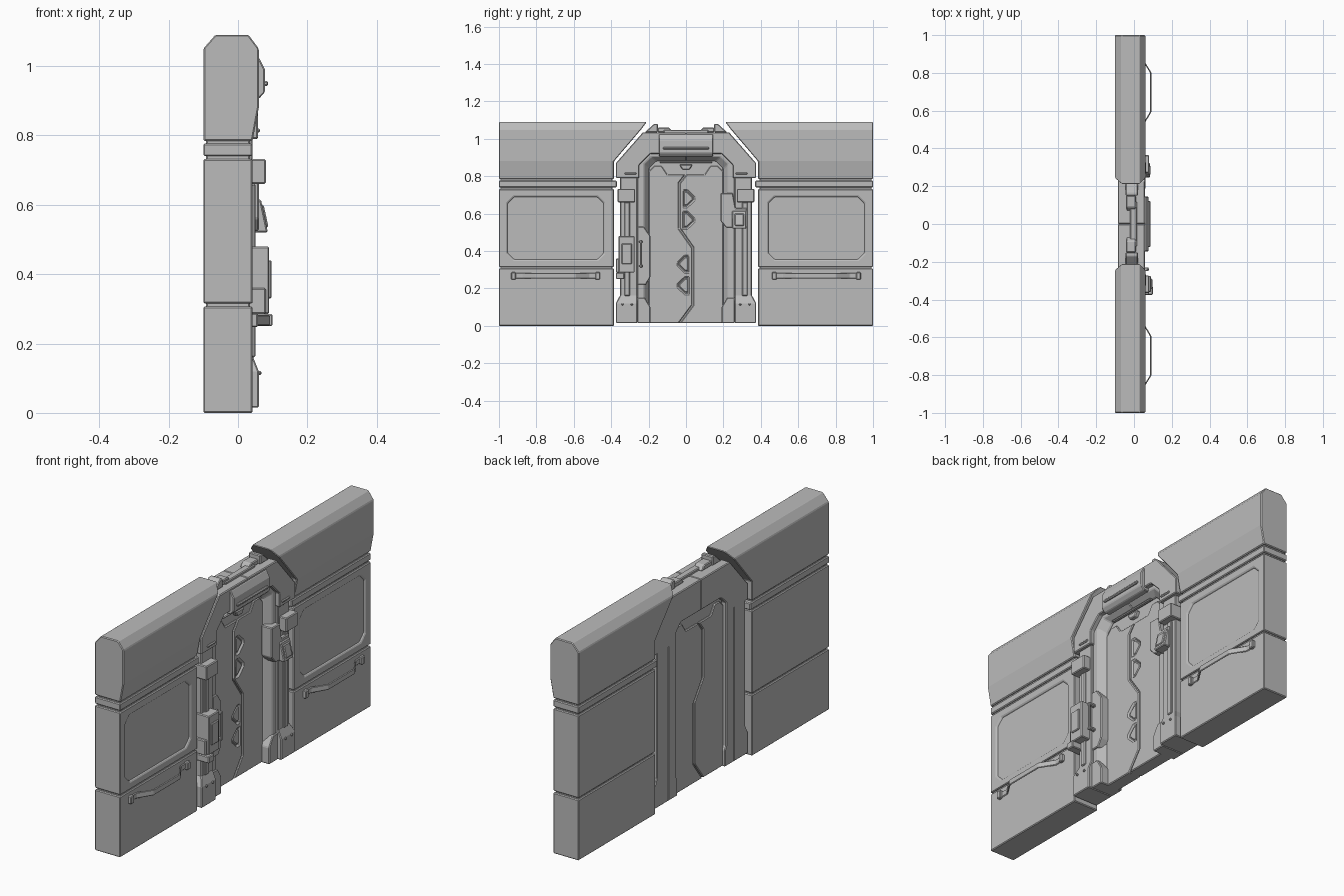
import bpy, bmesh

if "Cube" in bpy.data.objects:
    bpy.data.objects.remove(bpy.data.objects["Cube"])

GREY = (.5, .5, .5, 1)
grey = bpy.data.materials.new("wall_grey")
grey.use_nodes = True
grey.diffuse_color = GREY
grey.node_tree.nodes["Principled BSDF"].inputs["Base Color"].default_value = GREY

# Shared levels: depth along x, distance from the door along y, height along z
BACK, FRAME_BACK, DOOR_BACK = -.1, -.085, -.07
FACE, HOOD_FACE, CAP_FACE = .042, .058, .06
WALL_EDGE, WALL_END = .385, 1
PILLAR_IN, PILLAR_OUT, DOOR_EDGE = .26, .352, .2
FLOOR, HOOD_BASE, HOOD_TOP = .015, .79, 1.035
GROOVE, SOFT = .008, .004


def skin(name, loops, soft=True):
    """Join a stack of matching vertex loops, cap both ends and soften the edges."""
    bm = bmesh.new()
    rings = [[bm.verts.new(point) for point in loop] for loop in loops]
    for lower, upper in zip(rings, rings[1:]):
        for i, vert in enumerate(lower):
            bm.faces.new((lower[i - 1], vert, upper[i], upper[i - 1]))
    bm.faces.new(rings[0])
    bm.faces.new(rings[-1])
    bmesh.ops.recalc_face_normals(bm, faces=bm.faces)
    mesh = bpy.data.meshes.new(name)
    bm.to_mesh(mesh)
    bm.free()
    mesh.materials.append(grey)
    part = bpy.data.objects.new(name, mesh)
    bpy.context.collection.objects.link(part)
    if soft:
        bevel = part.modifiers.new("soft_edges", "BEVEL")
        bevel.width, bevel.segments = SOFT, 1
    return part


def loft(name, rows, side=1):
    """Rectangles given as (height, back, front, near, far), stacked upward."""
    return skin(name, [[(back, side * near, height), (front, side * near, height),
                        (front, side * far, height), (back, side * far, height)]
                       for height, back, front, near, far in rows])


def box(name, x, y, z, side=1):
    return loft(name, [(height, *x, *y) for height in z], side)


def bar(name, x, centre, length, height, side=1):
    """Small box placed by its centre on the wall plane."""
    y, z = centre
    return box(name, x, (y - length / 2, y + length / 2), (z - height / 2, z + height / 2), side)


def slab(name, outline, x, side=1, soft=True):
    """Outline of (y, z) points extruded along x."""
    return skin(name, [[(depth, side * y, z) for y, z in outline] for depth in x], soft)


def chamfered(centre, width, height, corner):
    """Rectangle outline with four cut corners."""
    outline = []
    for sy, sz in ((1, 1), (-1, 1), (-1, -1), (1, -1)):
        y, z = centre[0] + sy * width / 2, centre[1] + sz * height / 2
        pair = [(y, z - sz * corner), (y - sy * corner, z)]
        outline += pair if sy == sz else pair[::-1]
    return outline


def cut(part, cutter):
    """Subtract the cutter before softening, then discard it."""
    carve = part.modifiers.new("carve", "BOOLEAN")
    carve.operation, carve.object, carve.solver = "DIFFERENCE", cutter, "EXACT"
    bpy.context.view_layer.objects.active = part
    bpy.ops.object.modifier_move_to_index(modifier="carve", index=0)
    bpy.ops.object.modifier_apply(modifier="carve")
    bpy.data.objects.remove(cutter)


def build_wall(label, side):
    # Core and stacked panels, separated by grooves
    lower_top, middle_top, band_top = .307, .732, .776
    wall_y = (WALL_EDGE, WALL_END)
    box("wall_core_" + label, (BACK + GROOVE, FACE - GROOVE),
        (WALL_EDGE + GROOVE, WALL_END - GROOVE), (GROOVE, HOOD_BASE + GROOVE), side)
    box("lower_panel_" + label, (BACK, FACE), wall_y, (0, lower_top), side)
    middle = box("middle_panel_" + label, (BACK, FACE), wall_y, (lower_top + GROOVE, middle_top), side)
    box("band_" + label, (BACK, FACE), (WALL_EDGE - FLOOR, WALL_END), (middle_top + GROOVE, band_top), side)

    # Sunken display with an inner plate
    middle_of_wall, display = .697, (.697, .522)
    width, height, corner = .53, .35, .035
    sizes = [(FACE + GROOVE, 0), (FACE - 2 * GROOVE, 3 * GROOVE)]
    cut(middle, skin("recess_cutter", [
        [(x, side * y, z) for y, z in chamfered(display, width - inset, height - inset, corner)]
        for x, inset in sizes], soft=False))
    inset = 6 * GROOVE
    slab("display_plate_" + label, chamfered(display, width - inset, height - inset, corner),
         (0, FACE - GROOVE), side)

    # Overhanging cap, cut diagonally beside the door frame
    loft("wall_cap_" + label, [
        (band_top + GROOVE, BACK, FACE, WALL_EDGE, WALL_END),
        (.88, BACK, CAP_FACE, WALL_EDGE, WALL_END),
        (1.05, BACK, CAP_FACE, .24, WALL_END),
        (1.09, BACK + .035, CAP_FACE - .03, .21, WALL_END)], side)

    # Grab handle: bent strap with a pad at each end
    rail = .267
    half = [(.235, FACE), (.18, FACE), (.105, .088)]
    path = [(-y, x) for y, x in half] + [(y, x) for y, x in reversed(half)]
    strap = chamfered((0, rail), GROOVE, .03, 0)[::2]
    skin("grab_handle_" + label, [[(x + dx, side * (middle_of_wall + y), z) for dx, z in strap]
                                  for y, x in path])
    for end in (-1, 1):
        bar("handle_pad_" + label, (0, HOOD_FACE), (middle_of_wall + end * .225, rail), .025, .04, side)


def build_frame(label, side):
    # Pillar and flared feet
    box("pillar_" + label, (FRAME_BACK, FACE), (PILLAR_IN, PILLAR_OUT), (FLOOR, HOOD_BASE + GROOVE), side)
    foot = (PILLAR_IN, .375)
    loft("pillar_foot_" + label, [(FLOOR, FRAME_BACK, CAP_FACE, *foot), (.12, FRAME_BACK, CAP_FACE, *foot),
                                  (.165, FRAME_BACK, FACE, PILLAR_IN, PILLAR_OUT)], side)
    slab("inner_foot_" + label, [(.19, FLOOR), (PILLAR_IN, FLOOR), (PILLAR_IN, .15), (.22, .15), (.19, .1)],
         (FRAME_BACK, FACE), side)
    for y in (.29, .34):
        bar("foot_bolt_" + label, (FACE, CAP_FACE + GROOVE), (y, .115), .012, .012, side)

    # Arched hood and splayed inner jamb
    arch = .92
    slab("hood_" + label, [(.25, HOOD_BASE), (.375, HOOD_BASE), (.375, .87), (.23, HOOD_TOP),
                           (0, HOOD_TOP), (0, arch), (.19, arch), (.25, arch - .06)],
         (FRAME_BACK, HOOD_FACE), side)
    shape = []
    for x, splay in ((FRAME_BACK, 0), (0, 0), (FACE - GROOVE, .025)):
        edge, top, corner = DOOR_EDGE + splay, .88 + splay, .04
        outline = [(PILLAR_IN, FLOOR), (PILLAR_IN, top), (DOOR_EDGE, arch + GROOVE), (0, arch + GROOVE),
                   (0, top), (edge - corner, top), (edge, top - corner), (edge, FLOOR)]
        shape.append([(x, side * y, z) for y, z in outline])
    skin("jamb_" + label, shape)
    bar("hood_slot_" + label, (FACE, CAP_FACE + SOFT), (.297, .814), .063, .012, side)

    # Pillar clamp and rib
    box("pillar_clamp_" + label, (0, .08), (.272, .365), (.66, .732), side)
    box("pillar_rib_" + label, (0, FACE + GROOVE), (.3, .33), (.16, .66), side)

    # Roof fixtures
    near, peak = .15, 1.08
    slab("roof_fin_" + label, [(near, HOOD_TOP), (.22, HOOD_TOP), (.17, peak), (near, peak)], (-.045, .02), side)
    slab("roof_block_" + label, [(.07, HOOD_TOP), (near, HOOD_TOP), (near, peak - .02), (.09, peak - .02)],
         (-.04, .01), side)


def build_leaf(label, side, seam, heights):
    # Door leaf bounded by the stepped seam
    shoulder = [(.1, .81), (.13, .855), (.17, .855), (DOOR_EDGE, .825), (DOOR_EDGE, FLOOR)]
    leaf = slab("door_leaf_" + label, [(y + SOFT, z) for y, z in seam] + shoulder, (DOOR_BACK, 0), side)
    # Sunken pointed windows
    half = [(-.015, .045), (.007, .045), (.045, .008)]
    window = half + [(y, -z) for y, z in reversed(half)]
    for height in heights:
        cut(leaf, slab("window_cutter", [(y, z + height) for y, z in window], (-GROOVE, GROOVE), side, soft=False))
        slab("door_window_" + label, [(y * .8, z * .8 + height) for y, z in window],
             (-.012, -SOFT), side)


for label, side in (("left", 1), ("right", -1)):
    build_wall(label, side)
    build_frame(label, side)

# Door: two leaves sharing one seam over a thin core, and a latch
step = .035
seam = [(-step, FLOOR), (step, .11), (step, .42), (-step, .52), (-step, .765), (0, .81)]
build_leaf("left", 1, seam, (.68, .565))
build_leaf("right", -1, [(-y, z) for y, z in seam], (.33, .215))
box("door_core", (DOOR_BACK + GROOVE, -GROOVE), (-DOOR_EDGE, DOOR_EDGE), (FLOOR, .9))
slab("door_latch", [(-step, .862), (-.02, .835), (.02, .835), (step, .862)], (-.02, .012))

# Header housing, lamp, lower strip and roof bar
header = (-.145, .145)
loft("header_housing", [(.905, 0, CAP_FACE, *header), (.925, 0, .078, *header),
                        (.99, 0, .078, *header), (1.025, 0, CAP_FACE, *header)])
bar("header_lamp", (FACE, .087), (0, .95), .245, .014)
bar("header_strip", (0, .02), (0, .875), .28, .01)
bar("roof_bar", (-.02, .015), (0, HOOD_TOP), .24, .025)

# Control box with its pull bar
box("control_box", (0, .09), (-.36, -.275), (.285, .48))
box("control_box_flank", (0, .08), (-.375, -.35), (.285, .36))
bar("control_box_face", (FACE, .097), (-.317, .385), .055, .11)
box("control_box_foot", (0, -BACK), (-.375, -.33), (.25, .285))
slab("pull_bar_plate", [(-PILLAR_IN, .22), (-.215, .22), (-.19, .26), (-.19, .48), (-.225, .53),
                        (-PILLAR_IN, .53)], (-.02, FACE))
bar("pull_bar", (.068, .08), (-.24, .385), .012, .15)
for height in (.32, .45):
    bar("pull_bar_mount", (0, .078), (-.24, height), .02, .015)

# Lock case with a tilted keypad
slab("lock_case", [(.185, .56), (.215, .525), (.325, .525), (.325, .63), (.265, .63), (.25, .71), (.185, .71)],
     (0, CAP_FACE))
loft("keypad", [(.52, 0, .086, .247, .322), (.615, 0, .066, .247, .322)])
loft("keypad_screen", [(.535, 0, .088, PILLAR_IN, .31), (.6, 0, .074, PILLAR_IN, .31)])
